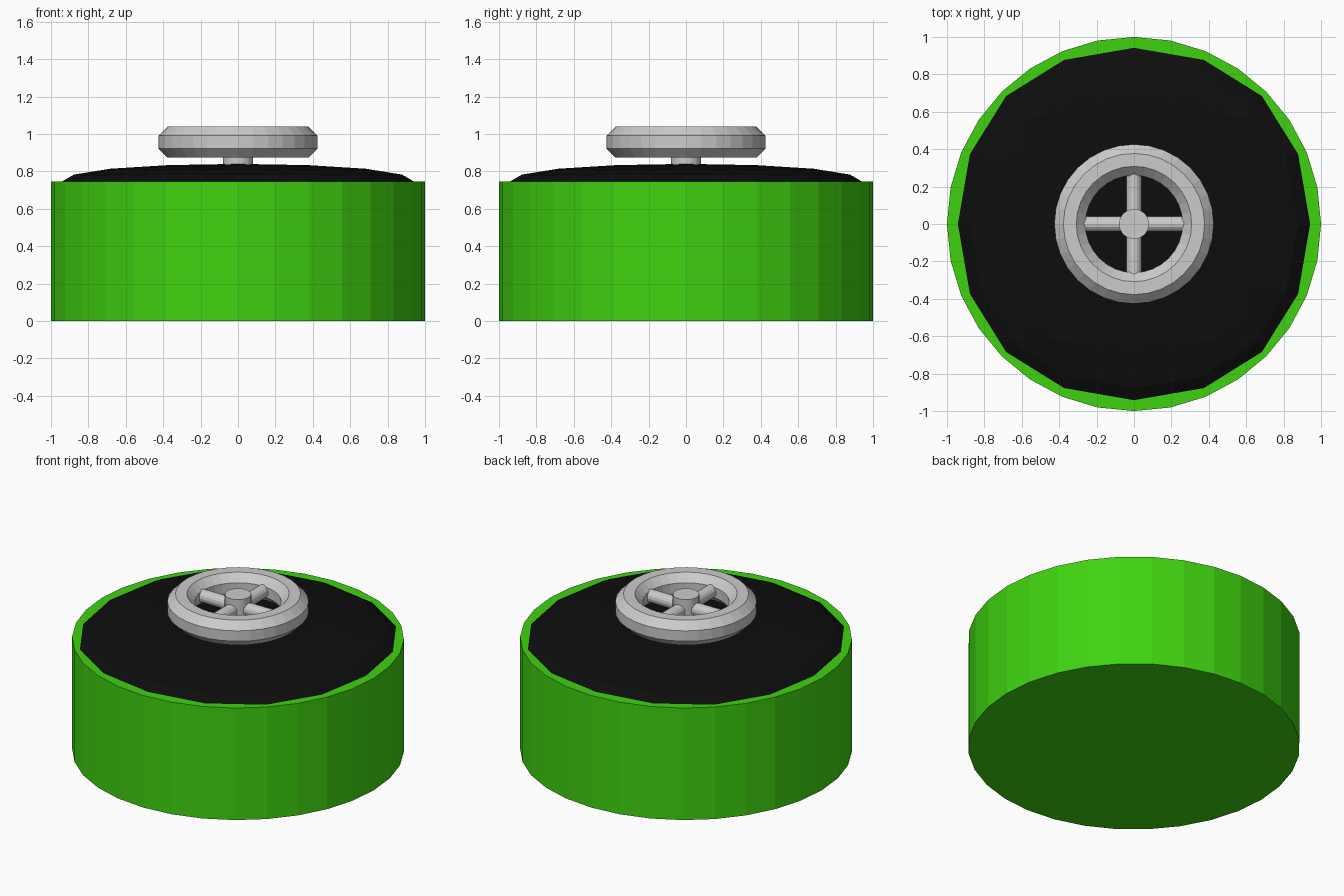
import bpy, bmesh, math

if "Cube" in bpy.data.objects:
    bpy.data.objects.remove(bpy.data.objects["Cube"])


def material(name, rgb):
    m = bpy.data.materials.new(name)
    m.diffuse_color = (*rgb, 1)
    m.use_nodes = True
    m.node_tree.nodes["Principled BSDF"].inputs["Base Color"].default_value = m.diffuse_color
    return m


def cylinder(name, r, depth, loc, sides=32, rot=(0, 0, 0)):
    bpy.ops.mesh.primitive_cylinder_add(vertices=sides, radius=r, depth=depth,
                                        location=loc, rotation=rot)
    ob = bpy.context.object
    ob.name = name
    return ob


green = material("green", (0.05, 0.65, 0.005))
black = material("black", (0.004, 0.004, 0.004))

TOP = 0.745
WHEEL_Z = 0.956

# Drum body
body = cylinder("body", 1.0, TOP, (0, 0, TOP / 2))
body.data.materials.append(green)

# Low domed lid: a flattened, subdivided cube half sunk into the drum
bpy.ops.mesh.primitive_cube_add(size=2, location=(0, 0, TOP))
lid = bpy.context.object
lid.name = "lid"
lid.scale = (1.122, 1.122, 0.113)
lid.data.materials.append(black)
sub = lid.modifiers.new("round", 'SUBSURF')
sub.levels = sub.render_levels = 2

# Handwheel rim: eight-sided section spun round the axis
bm = bmesh.new()
ring = []
for i in range(8):
    a = math.radians(22.5 + 45 * i)
    ring.append(bm.verts.new((0.343 + 0.09 * math.cos(a), 0,
                              WHEEL_Z + 0.09 * math.sin(a))))
edges = [bm.edges.new((ring[i], ring[(i + 1) % 8])) for i in range(8)]
bmesh.ops.spin(bm, geom=ring + edges, cent=(0, 0, 0), axis=(0, 0, 1),
               angle=math.tau, steps=32)
bmesh.ops.remove_doubles(bm, verts=bm.verts, dist=1e-4)
bmesh.ops.recalc_face_normals(bm, faces=bm.faces)
mesh = bpy.data.meshes.new("wheel_rim")
bm.to_mesh(mesh)
bm.free()
bpy.context.collection.objects.link(bpy.data.objects.new("wheel_rim", mesh))

# Hub and stem
cylinder("wheel_hub", 0.08, 0.25, (0, 0, 0.912))

# Crossed spokes
for name, turn in (("spoke_x", 0), ("spoke_y", math.pi / 2)):
    cylinder(name, 0.042, 0.58, (0, 0, WHEEL_Z), 16, (0, math.pi / 2, turn))
